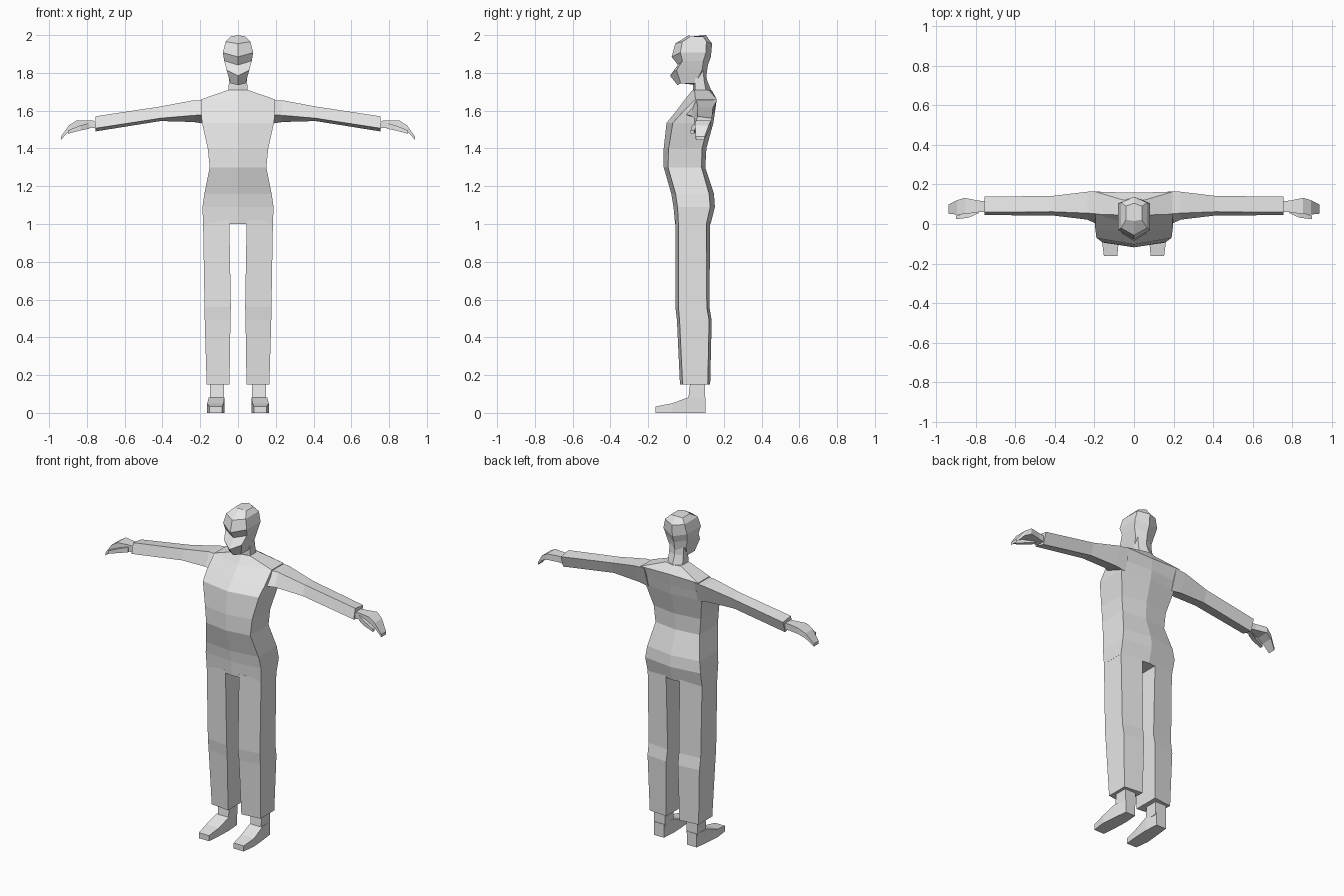
import bpy, bmesh

grey = bpy.data.materials.new("light grey")
grey.diffuse_color = (0.8, 0.8, 0.8, 1)


def loft(name, rings, mirror=False):
    """Skin a list of closed rings, cap both ends, optionally mirror across x."""
    bm = bmesh.new()
    loops = [[bm.verts.new(p) for p in r] for r in rings]
    n = len(rings[0])
    for a, b in zip(loops, loops[1:]):
        for i in range(n):
            j = (i + 1) % n
            bm.faces.new((a[i], a[j], b[j], b[i]))
    bm.faces.new(loops[0])
    bm.faces.new(loops[-1])
    bmesh.ops.recalc_face_normals(bm, faces=bm.faces)
    me = bpy.data.meshes.new(name)
    bm.to_mesh(me)
    bm.free()
    me.materials.append(grey)
    ob = bpy.data.objects.new(name, me)
    bpy.context.collection.objects.link(ob)
    if mirror:
        ob.modifiers.new("mirror", 'MIRROR')
    return ob


def hexring(z, w, fc, fs, bs, bc, dz=0.0, wb=None):
    """Symmetric ring: centre front, side front, side back, centre back."""
    wb = w if wb is None else wb
    return [(0, fc, z), (w, fs, z + dz), (wb, bs, z + dz),
            (0, bc, z), (-wb, bs, z + dz), (-w, fs, z + dz)]


# torso, from crotch to neck base
loft("torso", [
    hexring(1.00, 0.185, -0.058, -0.040, 0.108, 0.130),
    hexring(1.09, 0.188, -0.066, -0.045, 0.128, 0.153),
    hexring(1.16, 0.178, -0.078, -0.055, 0.122, 0.148),
    hexring(1.30, 0.150, -0.118, -0.095, 0.082, 0.102),
    hexring(1.40, 0.160, -0.118, -0.092, 0.085, 0.108),
    hexring(1.535, 0.190, -0.103, -0.070, 0.120, 0.145),
    hexring(1.59, 0.196, -0.058, -0.020, 0.135, 0.153),
    hexring(1.66, 0.195, -0.005, 0.050, 0.163, 0.158),
    hexring(1.71, 0.050, 0.035, 0.045, 0.120, 0.135),
])

# neck
loft("neck", [
    hexring(1.66, 0.050, 0.030, 0.045, 0.120, 0.150),
    hexring(1.71, 0.050, 0.038, 0.048, 0.105, 0.132),
    hexring(1.765, 0.048, 0.035, 0.048, 0.095, 0.110),
    hexring(1.83, 0.048, 0.035, 0.045, 0.090, 0.108),
])

# head: chin, mouth, eye hollow, brow, forehead, crown
loft("head", [
    hexring(1.735, 0.040, -0.045, -0.028, 0.050, 0.060, 0.01),
    hexring(1.785, 0.060, -0.085, -0.050, 0.085, 0.108, 0.03),
    hexring(1.842, 0.073, -0.043, -0.018, 0.092, 0.116, 0.022),
    hexring(1.885, 0.080, -0.076, -0.030, 0.105, 0.132, 0.022),
    hexring(1.955, 0.066, -0.057, -0.020, 0.108, 0.138, 0.01),
    hexring(2.00, 0.040, 0.015, 0.022, 0.090, 0.105, -0.008),
])

# sleeved arms: (x, front top, front bottom, back bottom, back top) as y, z
arms = [
    (0.17, (0.05, 1.655), (-0.01, 1.58), (0.125, 1.53), (0.164, 1.655)),
    (0.235, (0.055, 1.655), (0.022, 1.575), (0.125, 1.54), (0.163, 1.652)),
    (0.41, (0.062, 1.622), (0.043, 1.560), (0.118, 1.545), (0.142, 1.616)),
    (0.755, (0.060, 1.570), (0.045, 1.507), (0.115, 1.490), (0.138, 1.560)),
]
loft("arm", [[(a[0], y, z) for y, z in a[1:]] for a in arms], True)


def xbox(x, y0, y1, z0, z1):
    return [(x, y0, z0), (x, y1, z0), (x, y1, z1), (x, y0, z1)]


# hands with bent fingers, and thumbs
loft("hand", [
    xbox(0.74, 0.060, 0.115, 1.505, 1.545),
    xbox(0.785, 0.060, 0.118, 1.510, 1.548),
    xbox(0.855, 0.050, 0.132, 1.512, 1.548),
    xbox(0.895, 0.048, 0.120, 1.492, 1.522),
    xbox(0.938, 0.052, 0.098, 1.445, 1.462),
], True)
loft("thumb", [
    xbox(0.785, 0.055, 0.085, 1.505, 1.535),
    xbox(0.835, 0.032, 0.060, 1.495, 1.522),
    xbox(0.900, 0.024, 0.042, 1.478, 1.495),
], True)

# trouser legs: z, inner x, outer x, front inner/outer y, back inner/outer y
legs = [
    (0.15, 0.045, 0.166, -0.032, -0.018, 0.128, 0.115),
    (0.49, 0.040, 0.176, -0.048, -0.034, 0.136, 0.122),
    (0.56, 0.038, 0.177, -0.056, -0.040, 0.124, 0.110),
    (1.02, 0.046, 0.185, -0.056, -0.040, 0.128, 0.108),
]
loft("leg", [[(i, fi, z), (o, fo, z), (o, bo, z), (i, bi, z)]
             for z, i, o, fi, fo, bi, bo in legs], True)

# shoes: sections from heel to toe
shoes = [(0.103, 0.078, 0.145, 0.082), (0.012, 0.072, 0.155, 0.082),
         (-0.075, 0.076, 0.163, 0.050), (-0.162, 0.084, 0.152, 0.034)]
loft("shoe", [[(i, y, 0), (o, y, 0), (o, y, h), (i, y, h)]
              for y, i, o, h in shoes], True)

# ankles
loft("ankle", [[(0.074, 0.012 + s, z), (0.147, 0.012 + s, z),
                (0.147, 0.100, z), (0.074, 0.100, z)]
               for z, s in ((0.07, 0.0), (0.18, 0.012))], True)
